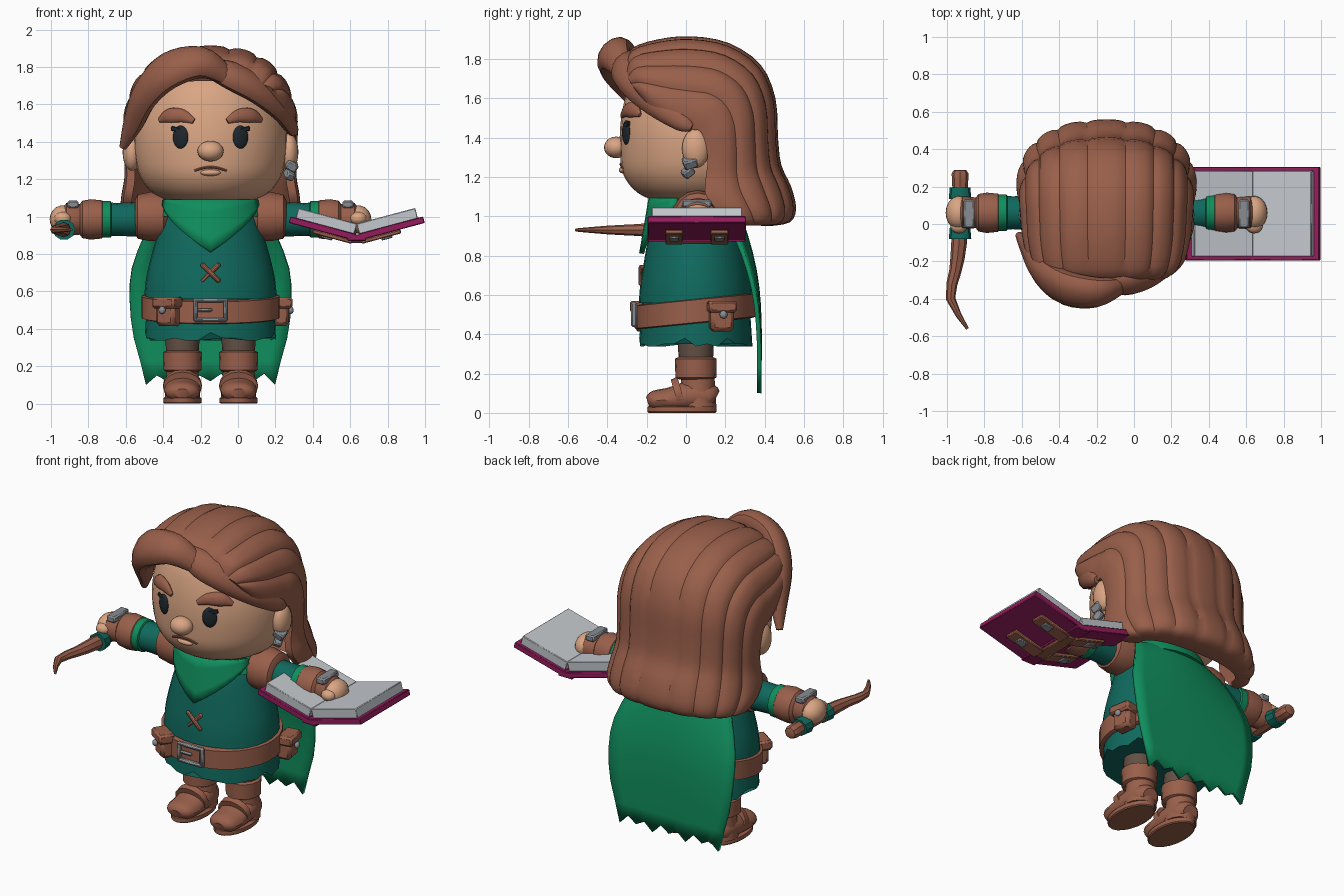
import bpy, bmesh, random
from math import sin, cos, pi, sqrt, radians
from mathutils import Vector as V, Euler

if bpy.data.objects.get("Cube"):
    bpy.data.objects.remove(bpy.data.objects["Cube"])
random.seed(4)
CX = -0.147                      # body centre line
MADE = []

def material(name, *rgb):
    m = bpy.data.materials.new(name)
    m.use_nodes = True
    m.diffuse_color = (*rgb, 1)
    m.node_tree.nodes["Principled BSDF"].inputs["Base Color"].default_value = (*rgb, 1)
    return m

BROWN = material("brown", .32, .115, .07)
SKIN = material("skin", .70, .38, .23)
TUNIC = material("dark_teal", .005, .14, .11)
CAPE = material("cape_green", .005, .27, .11)
METAL = material("grey_metal", .25, .27, .29)
PAPER = material("paper", .55, .58, .61)
COVER = material("magenta", .30, .012, .11)
DARK = material("eye_dark", .013, .021, .026)
CLOTH = material("trouser_brown", .125, .08, .058)

def finish(name, bm, mat):
    bmesh.ops.recalc_face_normals(bm, faces=bm.faces)
    me = bpy.data.meshes.new(name)
    bm.to_mesh(me)
    bm.free()
    me.materials.append(mat)
    ob = bpy.data.objects.new(name, me)
    bpy.context.scene.collection.objects.link(ob)
    MADE.append(ob)
    return ob

def smooth(rows, k=4):
    """Spline through rows of numbers."""
    out = []
    for i in range(len(rows) - 1):
        a, b, c, d = (rows[max(0, min(len(rows) - 1, i + j))] for j in (-1, 0, 1, 2))
        for s in range(k):
            t = s / k
            out.append(tuple(.5 * (2*q + (r-p)*t + (2*p-5*q+4*r-w)*t*t + (3*q-p-3*r+w)*t**3)
                             for p, q, r, w in zip(a, b, c, d)))
    return out + [tuple(rows[-1])]

def loft(name, rings, mat):
    bm = bmesh.new()
    vs = [[bm.verts.new(p) for p in r] for r in rings]
    n = len(vs[0])
    for a, b in zip(vs, vs[1:]):
        for i in range(n):
            bm.faces.new((a[i], a[(i+1) % n], b[(i+1) % n], b[i]))
    bm.faces.new(vs[0])
    bm.faces.new(vs[-1])
    return finish(name, bm, mat)

def ring(c, a, b, n):
    return [V(c) + V(a) * cos(2*pi*i/n) + V(b) * sin(2*pi*i/n) for i in range(n)]

def stack(name, mat, centre, rows, axis="z", n=24):
    """Elliptic sections (position, radius, radius) along z or x."""
    x, y, z = centre
    if axis == "z":
        rings = [ring((x, y, t), (a, 0, 0), (0, b, 0), n) for t, a, b in rows]
    else:
        rings = [ring((t, y, z), (0, a, 0), (0, 0, b), n) for t, a, b in rows]
    return loft(name, rings, mat)

def sweep(name, mat, rows, out, n=12, k=4):
    """Tapered strand through (x, y, z, width, thickness); out(p) faces outward."""
    rows = smooth(rows, k)
    pts = [V(r[:3]) for r in rows]
    rings = []
    for i, r in enumerate(rows):
        t = (pts[min(i+1, len(pts)-1)] - pts[max(i-1, 0)]).normalized()
        nrm = out(pts[i])
        nrm = (nrm - t * nrm.dot(t)).normalized()
        rings.append(ring(pts[i], t.cross(nrm) * r[3], nrm * r[4], n))
    return loft(name, rings, mat)

def sheet(name, mat, fn, nu, nv, thick):
    bm = bmesh.new()
    vs = [[bm.verts.new(fn(i/nu, j/nv)) for i in range(nu+1)] for j in range(nv+1)]
    for j in range(nv):
        for i in range(nu):
            bm.faces.new((vs[j][i], vs[j][i+1], vs[j+1][i+1], vs[j+1][i]))
    ob = finish(name, bm, mat)
    m = ob.modifiers.new("thickness", "SOLIDIFY")
    m.thickness, m.offset = thick, 0
    return ob

def box(name, mat, loc, size, rot=(0, 0, 0), bevel=.008):
    bm = bmesh.new()
    bmesh.ops.create_cube(bm, size=1)
    for v in bm.verts:
        v.co = v.co * V(size)
    ob = finish(name, bm, mat)
    ob.location, ob.rotation_euler = loc, [radians(a) for a in rot]
    if bevel:
        ob.modifiers.new("bevel", "BEVEL").width = bevel
    return ob

def ball(name, mat, loc, size, turn=0):
    bm = bmesh.new()
    bmesh.ops.create_uvsphere(bm, u_segments=20, v_segments=12, radius=1)
    for v in bm.verts:
        v.co = v.co * V(size)
    ob = finish(name, bm, mat)
    ob.location, ob.rotation_euler = loc, (0, 0, radians(turn))
    return ob

# Head and face
HEAD = smooth([(1.07, .12, .12), (1.09, .24, .24), (1.14, .325, .32), (1.22, .38, .372), (1.32, .405, .385),
               (1.45, .41, .385), (1.58, .385, .365), (1.70, .33, .32), (1.82, .2, .2)], 3)
stack("head", SKIN, (CX, .05, 0), HEAD, n=32)
stack("neck", SKIN, (CX, .06, 0), [(.98, .14, .13), (1.12, .14, .13)])

def face_y(dx, z):
    _, rx, ry = min(HEAD, key=lambda r: abs(r[0] - z))
    return .05 - ry * sqrt(1 - (dx / rx) ** 2)

head_out = lambda p: p - V((CX, .05, 1.45))
for s, side in ((-1, "right"), (1, "left")):
    x = CX + s * .16
    ball(side + "_eye", DARK, (x, face_y(.16, 1.42) + .004, 1.425), (.044, .018, .062), s * 22)
    box(side + "_eyelash", DARK, (x + s * .025, face_y(.18, 1.46) - .004, 1.467), (.055, .014, .024), (0, s * -12, s * 24), .004)
    brow = [(.09, 1.51, .014), (.15, 1.538, .035), (.22, 1.54, .04), (.275, 1.515, .012)]
    sweep(side + "_eyebrow", BROWN, [(CX + s*d, face_y(d, z) - .005, z, w, w * .6) for d, z, w in brow], head_out)
    ball(side + "_ear", SKIN, (CX + s * .42, .05, 1.345), (.05, .07, .1))
ball("nose", SKIN, (CX, -.355, 1.35), (.07, .062, .055))
sweep("mouth", BROWN, [(CX + d, face_y(d, 1.25) - .002, z, .007, .006)
      for d, z in ((-.085, 1.245), (-.03, 1.262), (.03, 1.262), (.085, 1.245))], head_out, 8)
ball("lower_lip", SKIN, (CX, face_y(0, 1.23) + .005, 1.235), (.055, .025, .018))
box("upper_earring", METAL, (.285, .02, 1.275), (.065, .07, .05), (20, 30, 15))
box("lower_earring", METAL, (.275, .01, 1.225), (.05, .06, .045), (40, 20, 30))

# Hair: rows of crown y, z, side edge y, z and half width
ROWS = smooth([(-.32, 1.74, -.25, 1.63, .36), (-.28, 1.85, -.18, 1.56, .42), (-.14, 1.90, -.05, 1.48, .455),
               (.03, 1.915, .04, 1.44, .465), (.22, 1.88, .06, 1.44, .47), (.38, 1.77, .08, 1.42, .47),
               (.455, 1.6, .10, 1.37, .47), (.468, 1.4, .11, 1.28, .465), (.485, 1.26, .1, 1.19, .465),
               (.535, 1.15, .1, 1.11, .48), (.56, 1.04, .16, 1.03, .485), (.53, .97, .22, .97, .46),
               (.43, .95, .28, .955, .40)], 3)
STRANDS, SEG = 9, 6

def hair_ring(row):
    py, pz, qy, qz, w = row
    outer, inner = [], []
    for i in range(STRANDS * SEG + 1):
        v = i / (STRANDS * SEG)
        a = (v - .5) * pi
        bulge = .965 + .035 * sqrt(abs(sin(v * STRANDS * pi)))
        sx = abs(sin(a)) ** .85 * (1 if a > 0 else -1) * w
        f = max(cos(a), 0) ** .8
        for lst, g in ((outer, bulge), (inner, .87)):
            lst.append(V((CX + sx * g, qy + (py-qy) * f * g, qz + (pz-qz) * f * g)))
    return outer + inner[::-1]

loft("hair", [hair_ring(r) for r in ROWS], BROWN)
sweep("right_fringe", BROWN, [(-.07, -.33, 1.76, .06, .04), (-.2, -.365, 1.825, .095, .07), (-.37, -.34, 1.78, .115, .075),
      (-.49, -.25, 1.66, .1, .065), (-.56, -.13, 1.5, .07, .05), (-.615, -.06, 1.37, .02, .02)], head_out)
sweep("left_fringe", BROWN, [(-.17, -.3, 1.80, .05, .04), (-.04, -.31, 1.755, .085, .06), (.1, -.26, 1.68, .085, .06),
      (.22, -.15, 1.58, .075, .05), (.285, -.02, 1.48, .05, .035), (.3, .03, 1.45, .02, .02)], head_out)

# Tunic, belt and collar
stack("tunic", TUNIC, (CX, .05, 0), smooth([(.56, .355, .29), (.65, .347, .283), (.75, .327, .267), (.9, .285, .24),
      (1.0, .25, .21), (1.09, .18, .16)], 3), n=32)
skirt = stack("skirt", TUNIC, (CX, .05, 0), [(.6, .33, .27), (.46, .345, .28), (.35, .35, .288)], n=32)
for v in skirt.data.vertices:
    if v.co.z < .4:
        v.co.z += random.choice((-.012, 0, .03))
belt = stack("belt", BROWN, (CX, .05, 0), [(.45, .355, .29), (.455, .37, .305), (.57, .37, .305), (.575, .35, .285)], n=32)
for v in belt.data.vertices:
    v.co.z += .1 * v.co.y
for s in (-1, 1):
    box("buckle_side", METAL, (CX + s * .08, -.265, .5), (.022, .03, .125))
    box("buckle_bar", METAL, (CX, -.265, .5 + s * .052), (.18, .03, .022))
    box("cross_stitch", BROWN, (CX, -.226 - s * .004, .70), (.14, .02, .025), (-8, s * 45, 0))
box("buckle_prong", METAL, (CX - .03, -.265, .5), (.08, .02, .02))
for name, x, y, turn in (("front", -.37, -.2, -35), ("left", .22, .18, 100)):
    e = Euler((0, 0, radians(turn)))
    def at(*p):
        q = V(p)
        q.rotate(e)
        return q + V((x, y, .49))
    box(name + "_pouch", BROWN, at(0, 0, -.01), (.12, .09, .13), (0, 0, turn), .018)
    box(name + "_pouch_flap", BROWN, at(0, -.012, .05), (.145, .1, .06), (0, 0, turn), .012)
    ball(name + "_pouch_stud", METAL, at(0, -.063, .01), (.02, .015, .02), turn)

def bib(u, v):
    a = (u - .5) * 2.3
    low = .81 + .25 * abs(u - .5) * 2
    z = 1.09 + (low - 1.09) * v
    return (CX + sin(a) * (.385 - .23 * (z - .58)), .05 - cos(a) * (.315 - .17 * (z - .58)), z)

sheet("scarf_front", CAPE, bib, 12, 4, .025)
stack("collar", CAPE, (CX, .05, 0), [(1.0, .29, .25), (1.05, .275, .235), (1.1, .23, .2), (1.115, .17, .15)])

# Cape with a torn hem: y, z, half width
PATH = smooth([(.16, 1.1, .2), (.25, 1.03, .28), (.305, .9, .35), (.35, .72, .42), (.37, .55, .432), (.375, .35, .41), (.372, .13, .345)], 2)

def cape(u, v):
    y, z, w = PATH[round(v * (len(PATH) - 1))]
    if v == 1:
        z += (-.03, .02, -.01, .03)[round(u * 12) % 4]
    return (CX + (u - .5) * 2 * w, y - .12 * (1 - v) ** 2 * (2*u - 1) ** 2, z)

sheet("cape", CAPE, cape, 12, len(PATH) - 1, .022)

# Arms, legs and boots
for s, side in ((-1, "right"), (1, "left")):
    def arm(part, mat, rows, z=.985):
        stack(side + part, mat, (0, .06, z), [(CX + s * d, r, r) for d, r in rows], "x", 16)
    arm("_shoulder_pad", BROWN, [(.23, .1), (.25, .125), (.32, .132), (.39, .118), (.405, .09)], 1.0)
    arm("_sleeve", TUNIC, [(.18, .1), (.5, .088), (.58, .092)])
    arm("_sleeve_band", CAPE, [(.53, .09), (.535, .098), (.58, .098)])
    arm("_cuff", BROWN, [(.565, .085), (.58, .102), (.64, .108), (.685, .1), (.70, .08)])
    arm("_bracer", BROWN, [(.69, .075), (.70, .082), (.77, .088), (.785, .07)])
    box(side + "_bracer_plate", METAL, (CX + s * .735, .055, 1.065), (.06, .15, .04))
    ball(side + "_hand", SKIN, (CX + s * .79, .06, .985), (.07, .09, .075))
    ball(side + "_thumb", SKIN, (CX + s * .79, -.01, .99), (.045, .04, .035))

    x = CX + s * .15
    stack(side + "_trouser_leg", CLOTH, (x, .05, 0), [(.2, .085, .085), (.45, .095, .095)], n=16)
    stack(side + "_boot_cuff", BROWN, (x, .05, 0), [(.17, .085, .085), (.18, .102, .104), (.275, .104, .106), (.285, .085, .085)], n=16)
    stack(side + "_boot_ankle", BROWN, (x, .06, 0), [(.03, .095, .095), (.12, .088, .088), (.19, .085, .085)], n=16)
    stack(side + "_sole", BROWN, (x, -.02, 0), [(0, .095, .17), (.006, .102, .176), (.03, .102, .176), (.034, .095, .17)], n=20)
    sweep(side + "_foot", BROWN, [(x, -.195, .055, .045, .025), (x, -.165, .062, .085, .05), (x, -.08, .068, .098, .062),
          (x, .03, .085, .097, .08), (x, .12, .08, .08, .07), (x, .15, .07, .05, .045)], lambda p: V((0, 0, 1)), 16)
    sweep(side + "_boot_strap", BROWN, [(x, -.055, .09, .104, .082), (x, -.02, .1, .104, .087)], lambda p: V((0, 0, 1)), 16, 1)

# Crooked wand with wrapped grip
up = lambda p: V((0, 0, 1))
sweep("wand", BROWN, [(-.93, .29, .93, .025, .025), (-.93, .27, .93, .045, .04), (-.93, .17, .93, .04, .04), (-.935, -.1, .93, .042, .04),
      (-.955, -.25, .93, .033, .03), (-.98, -.40, .93, .025, .022), (-.89, -.56, .93, .008, .008)], up, 8, 2)
for y in (.165, -.05):
    sweep("wand_wrap", TUNIC, [(-.93, y + .03, .93, .055, .05), (-.93, y - .03, .93, .06, .055)], up, 10, 1)

# Open book with strapped cover
BX, BY = .635, .055
box("book_spine", COVER, (BX, BY, .888), (.1, .5, .035), bevel=.004)
for s, side in ((-1, "left_page"), (1, "right_page")):
    tilt = (0, -s * 15, 0)
    box(side + "_board", COVER, (BX + s * .185, BY, .937), (.36, .5, .036), tilt, .004)
    box(side + "_block", PAPER, (BX + s * .163, BY, .975), (.325, .46, .06), tilt, .004)
    for y in (-.06, .17):
        box(side + "_strap", BROWN, (BX + s * .13, y, .893), (.22, .09, .022), tilt, .005)
        box(side + "_buckle", METAL, (BX + s * .16, y, .889), (.06, .05, .02), tilt, .004)
box("spine_strap", BROWN, (BX, BY, .868), (.09, .3, .018))

# Soft shading with crisp edges
bpy.ops.object.select_all(action="DESELECT")
for ob in MADE:
    ob.select_set(True)
bpy.context.view_layer.objects.active = MADE[0]
bpy.ops.object.shade_smooth_by_angle(angle=radians(35))
